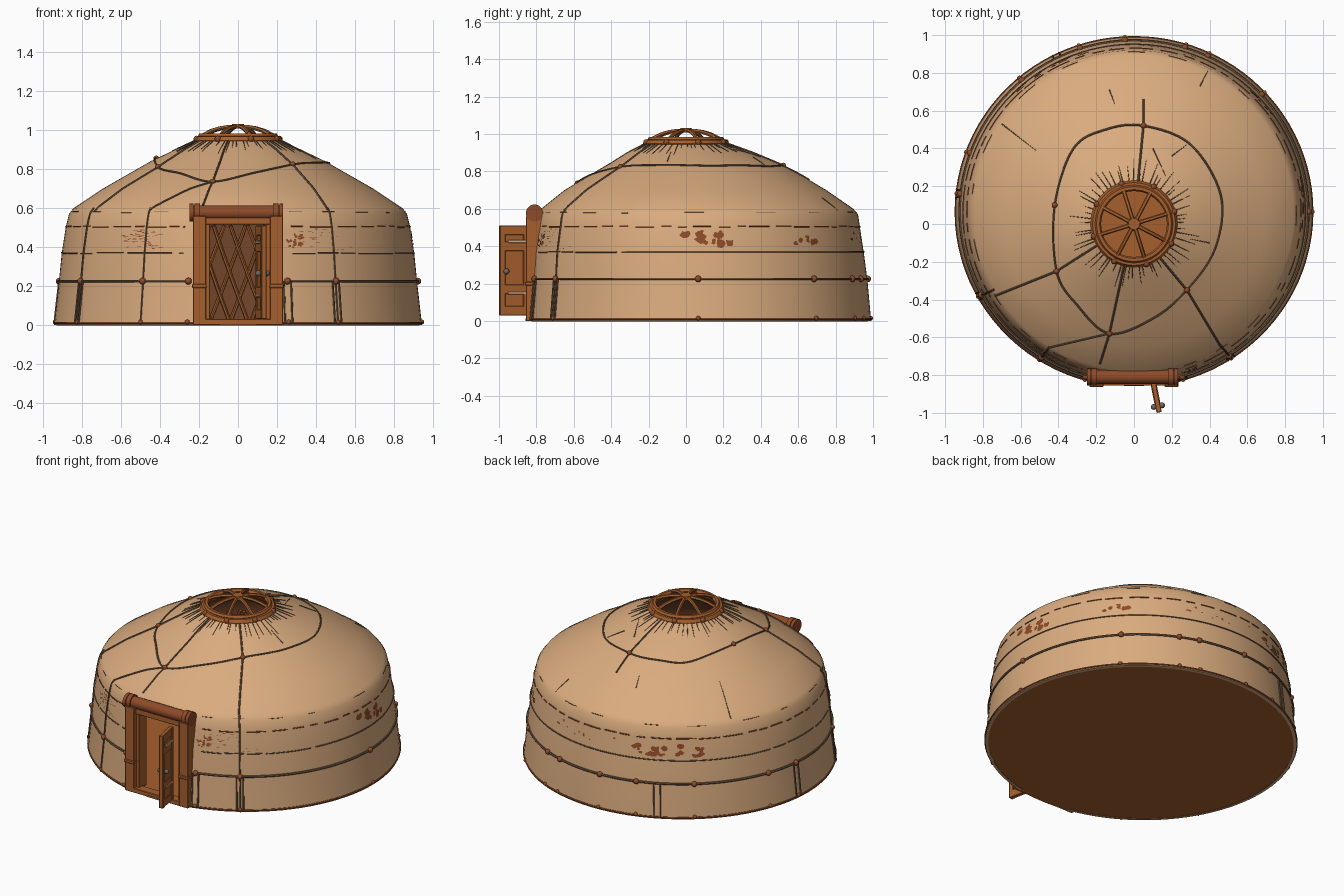
import bpy, bmesh, math, random
from math import sin, cos, pi, radians
from mathutils import Vector, Matrix

random.seed(4)
if "Cube" in bpy.data.objects:
    bpy.data.objects.remove(bpy.data.objects["Cube"])


def material(name, rgb):
    m = bpy.data.materials.new(name)
    m.use_nodes = True
    m.diffuse_color = (*rgb, 1)
    m.node_tree.nodes["Principled BSDF"].inputs["Base Color"].default_value = (*rgb, 1)
    return m


FELT = material("tan felt", (0.70, 0.41, 0.21))
WOOD = material("orange brown wood", (0.38, 0.115, 0.026))
RUST = material("rust brown", (0.27, 0.07, 0.022))
LINING = material("dark lining", (0.20, 0.07, 0.028))
ROPE = material("brown rope", (0.17, 0.10, 0.055))
IRON = material("grey iron", (0.16, 0.14, 0.11))

# Tent outline: height, half width, half depth, centre y
OUTLINE = [(0, .945, .925, .065), (.22, .92, .905, .065), (.37, .905, .89, .06),
           (.5, .885, .87, .06), (.57, .868, .86, .06), (.6, .845, .835, .06),
           (.7, .695, .70, .05), (.78, .555, .565, .05), (.84, .45, .455, .045),
           (.9, .325, .335, .02), (.95, .215, .215, 0)]


def ring(z):
    for a, b in zip(OUTLINE, OUTLINE[1:]):
        if z <= b[0]:
            t = (z - a[0]) / (b[0] - a[0])
            return [p + (q - p) * t for p, q in zip(a, b)][1:]
    return OUTLINE[-1][1:]


def wall(angle, z, off=0.0):
    """Point on the tent; angle 0 is the front, growing towards +x."""
    rx, ry, cy = ring(z)
    return Vector(((rx + off) * sin(angle), cy - (ry + off) * cos(angle), z))


def drape(x, y, off=0.002):
    """Point of the roof above (x, y)."""
    lo, hi = 0.0, 0.95
    for _ in range(24):
        z = (lo + hi) / 2
        rx, ry, cy = ring(z)
        if (x / rx) ** 2 + ((y - cy) / ry) ** 2 < 1:
            lo = z
        else:
            hi = z
    return Vector((x, y, lo + off))


def add_object(name, bm, mat):
    me = bpy.data.meshes.new(name)
    bm.to_mesh(me)
    bm.free()
    me.materials.append(mat)
    ob = bpy.data.objects.new(name, me)
    bpy.context.collection.objects.link(ob)
    return ob


def tubes(name, paths, radius, mat, cyclic=False, taper=False):
    cu = bpy.data.curves.new(name, "CURVE")
    cu.dimensions = "3D"
    cu.bevel_depth = radius
    cu.bevel_resolution = 1
    cu.use_fill_caps = True
    for path in paths:
        sp = cu.splines.new("POLY")
        sp.points.add(len(path) - 1)
        for i, (p, co) in enumerate(zip(sp.points, path)):
            p.co = (*co, 1)
            if taper:
                p.radius = 1 - .8 * i / len(path)
        sp.use_cyclic_u = cyclic
    cu.materials.append(mat)
    bpy.context.collection.objects.link(bpy.data.objects.new(name, cu))


def boxes(name, specs, mat, matrix=Matrix()):
    bm = bmesh.new()
    for centre, size in specs:
        bmesh.ops.create_cube(bm, size=1, matrix=matrix @ Matrix.Translation(centre)
                              @ Matrix.Diagonal((*size, 1)))
    bmesh.ops.bevel(bm, geom=bm.edges[:], offset=0.003, segments=1, affect="EDGES")
    add_object(name, bm, mat)


def balls(name, points, radius, mat):
    bm = bmesh.new()
    for p in points:
        bmesh.ops.create_icosphere(bm, subdivisions=2, radius=radius,
                                   matrix=Matrix.Translation(p))
    add_object(name, bm, mat)


def arc(z, start, end, off=0.002):
    steps = max(2, int((end - start) / 3.75))
    return [wall(radians(start + (end - start) * i / steps), z, off) for i in range(steps + 1)]


def dashes(z, start, end, longest, gap):
    """Broken line of stitches round the wall."""
    out = []
    while start < end:
        stop = min(end, start + random.uniform(.3, 1) * longest)
        out.append(arc(z + random.uniform(-.003, .003), start, stop, .001))
        start = stop + random.uniform(.3, 1) * gap
    return out


def on_roof(a, b, n=14):
    a, b = Vector(a), Vector(b)
    return [drape(*a.lerp(b, i / n)) for i in range(n + 1)]


# Felt shell with a doorway and a dark inner face
SEGS = 96
bm = bmesh.new()
rows = [[bm.verts.new(wall(2 * pi * j / SEGS, o[0])) for j in range(SEGS)] for o in OUTLINE]
for low, high in zip(rows, rows[1:]):
    for j in range(SEGS):
        k = (j + 1) % SEGS
        if low[0].co.z < .55 and (j < 3 or j >= SEGS - 3):
            continue
        bm.faces.new((low[j], low[k], high[k], high[j]))
shell = add_object("felt_shell", bm, FELT)
shell.data.materials.append(LINING)
mod = shell.modifiers.new("thickness", "SOLIDIFY")
mod.thickness = 0.02
mod.offset = -1
mod.material_offset = 1

# Floor
bm = bmesh.new()
bmesh.ops.create_cone(bm, cap_ends=True, segments=SEGS, radius1=1, radius2=1, depth=0.012,
                      matrix=Matrix.Translation((0, .065, .006)) @ Matrix.Diagonal((.943, .923, 1, 1)))
add_object("floor", bm, WOOD)

# Lattice inside the wall
laths = []
for i in range(52):
    for lean in (-1, 1):
        a = radians(20 + 320 * i / 51 + random.uniform(-1, 1))
        laths.append([wall(a + lean * .2 * (t - .5), .03 + .48 * t, -.037 - .007 * lean)
                      for t in (0, .33, .67, 1)])
tubes("wall_lattice", laths, 0.010, WOOD)

# Ropes round the wall, stitched seams, upright ties and knots
tubes("wall_rope", [arc(.225, 15, 345, .003)], 0.007, ROPE)
tubes("base_rope", [arc(.01, 14, 346, 0)], 0.006, RUST)
tubes("wall_seam", [arc(.37, 65, 240)] + dashes(.37, 18, 65, 18, 3) + dashes(.37, 240, 342, 18, 3),
      0.0035, ROPE)
tubes("upper_stitches", dashes(.505, 18, 342, 9, 3), 0.0035, RUST)
tubes("eave_stitches", dashes(.58, 18, 342, 8, 22), 0.002, ROPE)
KNOTS = [16, 33, 90, 133, 155, 163, 183, 198, 220, 250, 264, 299, 328, 344]
balls("wall_knots", [wall(radians(a), .225, .004) for a in KNOTS], 0.018, RUST)
balls("base_knots", [wall(radians(a), .015, 0) for a in KNOTS], 0.013, RUST)
tall = [33, 299, 328]
short = [16, 206, 264]
tubes("upright_ties", [[wall(radians(a), z / 40, .002) for z in range(25)] for a in tall]
      + [[wall(radians(a + d), z, .003) for z in (.01, .1, .225)]
         for a in short + [33, 299] for d in (-1.2, 1.2)], 0.005, ROPE)

# Roof ropes: one loop and straight ties down from the crown
LOOP = [Vector(p) for p in [(-.42, .1), (-.32, .4), (-.15, .5), (.05, .52), (.3, .42), (.46, .15),
                            (.43, -.13), (.28, -.35), (.1, -.5), (-.13, -.58), (-.3, -.43),
                            (-.41, -.25)]]
path = []
for i in range(len(LOOP)):
    a, b, c, d = (LOOP[(i + k - 1) % len(LOOP)] for k in range(4))
    for s in range(8):
        t = s / 8
        path.append(drape(*(b + (c - a) * t / 2 + (2 * a - 5 * b + 4 * c - d) * t * t / 2
                            + (3 * b - a - 3 * c + d) * t ** 3 / 2)))
tubes("roof_loop_rope", [path], 0.0055, ROPE, cyclic=True)
TIES = [((-.41, -.25), (-.19, -.11)), ((-.41, -.25), (-.735, -.38)),
        ((-.13, -.58), (-.05, -.21)), ((-.13, -.58), (-.18, -.74)),
        ((-.13, -.58), (-.45, -.655)), ((.28, -.35), (.13, -.17)),
        ((.28, -.35), (.46, -.65)), ((.05, .52), (.02, .21)), ((.05, .52), (.05, .66))]
tubes("roof_ties", [on_roof(*t) for t in TIES], 0.0055, ROPE)
balls("roof_knots", [drape(*p) for p in [(-.41, -.25), (-.13, -.58), (.28, -.35),
                                         (.05, .52), (-.42, .1)]], 0.016, RUST)

# Gathered creases under the crown and a few on the roof
creases = []
for i in range(56):
    a = 2 * pi * i / 56 + random.uniform(-.04, .04)
    r = random.uniform(.26, .35)
    creases.append(on_roof((.22 * sin(a), .22 * cos(a)), (r * sin(a), r * cos(a)), 4))
creases += [on_roof(*c, 4) for c in [((.35, .73), (.39, .81)), ((-.7, .53), (-.52, .39)),
                                     ((-.13, .71), (-.1, .63)), ((.1, .4), (.17, .25)),
                                     ((.4, -.1), (.3, -.08)), ((.2, .36), (.28, .42))]]
tubes("felt_creases", creases, 0.003, ROPE, taper=True)

# Worn patches in the wall band: centre angle, spread, lowest, highest, count, size, flatness
bm = bmesh.new()
for centre, spread, low, high, count, size, flat in [
        (94, 9, .41, .47, 14, .024, 1), (131, 5, .41, .45, 8, .024, .8),
        (-150, 14, .40, .46, 26, .022, .7), (-34, 8, .39, .49, 50, .016, .15),
        (19, 3, .39, .47, 20, .010, .8), (175, 20, .42, .48, 10, .014, .7),
        (30, 10, .38, .5, 24, .012, .2)]:
    for _ in range(count):
        a = radians(centre + random.uniform(-spread, spread))
        z = random.uniform(low, high)
        s = size * random.uniform(.5, 1.3)
        pts = []
        for k in range(8):
            t, r = 2 * pi * k / 8, s * random.uniform(.5, 1.1)
            pts.append(bm.verts.new(wall(a + 1.2 * r * cos(t), z + flat * r * sin(t), .003)))
        bm.faces.new(pts)
add_object("worn_patches", bm, RUST)


# Crown: outer hoop, inner hoop, arched spokes and hub
def hoop(r, z):
    return [(r * cos(2 * pi * i / 48), r * sin(2 * pi * i / 48), z) for i in range(48)]


tubes("crown_outer_hoop", [hoop(.208, .948)], 0.022, WOOD, cyclic=True)
tubes("crown_inner_hoop", [hoop(.19, .97)], 0.016, WOOD, cyclic=True)
spokes, pegs = [], []
for i in range(8):
    a = 2 * pi * i / 8 + .3
    spokes.append([(.19 * t * cos(a), .19 * t * sin(a), 1.019 - .045 * t ** 2.5)
                   for t in (0, .25, .5, .75, 1)])
    pegs.append((.222 * cos(a), .222 * sin(a), .955))
tubes("crown_spokes", spokes, 0.011, WOOD)
balls("crown_pegs", pegs, 0.017, RUST)
bm = bmesh.new()
bmesh.ops.create_cone(bm, cap_ends=True, segments=16, radius1=.036, radius2=.03, depth=.022,
                      matrix=Matrix.Translation((0, 0, 1.02)))
add_object("crown_hub", bm, WOOD)

# Door frame: posts, inner jambs, top rail and sill
frame = [((0, -.80, .54), (.40, .07, .05)), ((0, -.825, .015), (.34, .06, .03))]
for s in (-1, 1):
    frame += [((s * .198, -.81, .28), (.066, .09, .56)), ((s * .158, -.79, .28), (.03, .08, .52)),
              ((s * .198, -.815, .2), (.074, .094, .02))]
boxes("door_frame", frame, WOOD)

# Rolled door flap above the doorway with bound ends
bm = bmesh.new()
for x, r, w in [(-.005, .037, .46), (-.21, .046, .028), (-.238, .046, .02),
                (.195, .046, .028), (.222, .046, .02)]:
    bmesh.ops.create_cone(bm, cap_ends=True, segments=20, radius1=r, radius2=r, depth=w,
                          matrix=Matrix.Translation((x, -.81, .577)) @ Matrix.Rotation(pi / 2, 4, "Y"))
add_object("rolled_door_flap", bm, RUST)

# Open door leaf with raised stiles, rails, pale straps and handles
leaf = Matrix.Translation((.118, -.92, .27)) @ Matrix.Rotation(radians(11), 4, "Z")
trim = [((0, 0, 0), (.018, .155, .48))]
trim += [((0, y, 0), (.028, .03, .48)) for y in (-.064, .064)]
trim += [((0, 0, z), (.026, .15, .05)) for z in (-.215, -.1, .13, .215)]
boxes("door_leaf", trim, WOOD, leaf)
boxes("door_straps", [((0, .02, z), (.032, .11, .016)) for z in (-.12, .155)], FELT, leaf)
balls("door_handles", [leaf @ Vector((s * .022, -.045, -.005)) for s in (-1, 1)], 0.016, IRON)

# Turn curves and modifiers into meshes, then shade softly with crisp edges
bpy.ops.object.select_all(action="DESELECT")
for ob in bpy.context.collection.objects:
    if ob.type in {"MESH", "CURVE"}:
        ob.select_set(True)
        bpy.context.view_layer.objects.active = ob
bpy.ops.object.convert(target="MESH")
bpy.ops.object.shade_smooth_by_angle(angle=radians(35))
